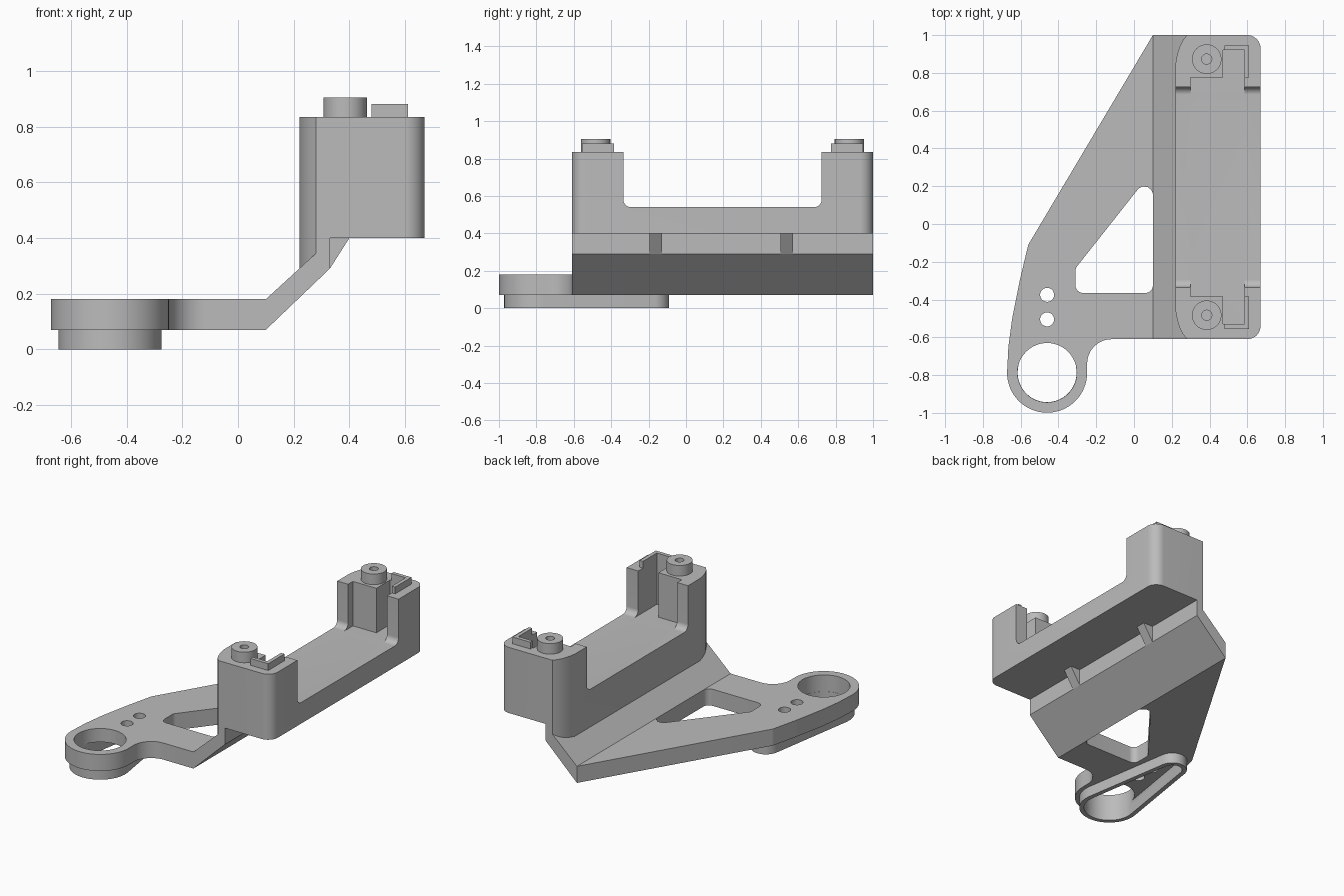
import bpy
import bmesh
from math import sin, cos, tan, asin, pi, radians
from mathutils import Vector

if "Cube" in bpy.data.objects:
    bpy.data.objects.remove(bpy.data.objects["Cube"], do_unlink=True)

grey = bpy.data.materials.new("plain_grey")
grey.use_nodes = True
grey.diffuse_color = (0.5, 0.5, 0.5, 1)
grey.node_tree.nodes["Principled BSDF"].inputs["Base Color"].default_value = grey.diffuse_color

RING = (-0.46, -0.787)
MID_Y = 0.195          # symmetry line of the cradle
FRONT, BACK = -0.61, 1.0


# ---- profile helpers ----
def arc(center, r, start, end, n=32):
    return [(center[0] + r * cos(start + (end - start) * i / n),
             center[1] + r * sin(start + (end - start) * i / n)) for i in range(n + 1)]


def circle(center, r, n=48):
    return arc(center, r, 0, 2 * pi, n)[:-1]


def rounded(corners, n=8):
    """Polygon whose corners (x, y, radius) are filleted."""
    out = []
    for i, (x, y, r) in enumerate(corners):
        p = Vector((x, y))
        if not r:
            out.append((x, y))
            continue
        u = (Vector(corners[i - 1][:2]) - p).normalized()
        v = (Vector(corners[(i + 1) % len(corners)][:2]) - p).normalized()
        half = u.angle(v) / 2
        c = p + (u + v).normalized() * r / sin(half)
        s, e = p + u * r / tan(half) - c, p + v * r / tan(half) - c
        out += [tuple(c + s.lerp(e, k / n).normalized() * r) for k in range(n + 1)]
    return out


def teardrop(r_big, r_small, y_small):
    """Outline wrapped round the ring circle and a smaller one behind it."""
    a = asin((r_big - r_small) / (y_small - RING[1]))
    return (arc((RING[0], y_small), r_small, a, pi - a)
            + arc(RING, r_big, pi - a, 2 * pi + a))


def mirror_y(points):
    return [(x, 2 * MID_Y - y) for x, y in reversed(points)]


# ---- solid helpers ----
def prism(name, profile, lo, hi, axis="z"):
    place = {"z": lambda a, b, h: (a, b, h),
             "y": lambda a, b, h: (a, h, b),
             "x": lambda a, b, h: (h, a, b)}[axis]
    bm = bmesh.new()
    low = [bm.verts.new(place(a, b, lo)) for a, b in profile]
    high = [bm.verts.new(place(a, b, hi)) for a, b in profile]
    bm.faces.new(low)
    bm.faces.new(high)
    for i in range(len(low)):
        bm.faces.new((low[i - 1], low[i], high[i], high[i - 1]))
    bmesh.ops.recalc_face_normals(bm, faces=bm.faces)
    mesh = bpy.data.meshes.new(name)
    bm.to_mesh(mesh)
    bm.free()
    mesh.materials.append(grey)
    obj = bpy.data.objects.new(name, mesh)
    bpy.context.collection.objects.link(obj)
    return obj


def activate(obj):
    bpy.ops.object.select_all(action="DESELECT")
    obj.select_set(True)
    bpy.context.view_layer.objects.active = obj


def cut(obj, *cutters):
    for cutter in cutters:
        mod = obj.modifiers.new("cut", "BOOLEAN")
        mod.operation, mod.solver, mod.object = "DIFFERENCE", "EXACT", cutter
        activate(obj)
        bpy.ops.object.modifier_apply(modifier=mod.name)
        bpy.data.objects.remove(cutter, do_unlink=True)


# ---- flat arm with ring, window and two small holes ----
outline = rounded([(0.1, BACK, 0), (-0.56, -0.11, 0.06), (-0.605, -0.3, 0.6),
                   (-0.645, -0.5, 0.6), (-0.665, -0.65, 0)])
outline += arc(RING, 0.212, pi, 2 * pi)
outline += rounded([(-0.248, -0.78, 0), (-0.248, FRONT, 0.128), (0.1, FRONT, 0)])[1:]
arm = prism("arm_plate", outline, 0.07, 0.18)
window = rounded([(0.1, -0.365, 0.04), (0.1, 0.284, 0.045),
                  (-0.31, -0.235, 0.04), (-0.31, -0.365, 0.04)])
cut(arm, prism("window_cutter", window, 0, 0.3),
    prism("ring_cutter", circle(RING, 0.157), -0.1, 0.3),
    prism("recess_cutter", teardrop(0.156, 0.06, -0.18), -0.1, 0.09))
for y in (-0.375, -0.505):
    cut(arm, prism("screw_cutter", circle((RING[0], y), 0.037, 32), -0.1, 0.3))

# ---- hollow collar below the ring ----
collar = prism("lower_collar", teardrop(0.185, 0.09, -0.18), 0, 0.07)
cut(collar, prism("collar_cutter", teardrop(0.156, 0.06, -0.18), -0.1, 0.2))

# ---- ramp up to the cradle ----
ramp = prism("ramp", [(0.1, 0.07), (0.33, 0.29), (0.33, 0.345), (0.28, 0.345), (0.1, 0.18)],
             FRONT, BACK, "y")

# ---- cradle: long body with a post at each end ----
edge = [(0.22, 0.85), (0.228, 0.895), (0.24, 0.935), (0.257, 0.97), (0.28, BACK)]
footprint = edge + rounded([(0.28, BACK, 0), (0.67, BACK, 0.07),
                            (0.67, FRONT, 0.07), (0.28, FRONT, 0)])[1:-1] + mirror_y(edge)
cradle = prism("cradle", footprint, 0.29, 0.835)
trough = rounded([(-0.335, 1, 0), (-0.335, 0.54, 0.04), (0.725, 0.54, 0.04), (0.725, 1, 0)])
half_recess = [(0.585, 0.92), (0.472, 0.92), (0.472, 0.775), (0.3, 0.775)]
underside = [(0.33, 0.1), (0.8, 0.1), (0.8, 0.4), (0.33, 0.4)]
cut(cradle, prism("underside_cutter", underside, -1, 2, "y"),
    prism("trough_cutter", trough, 0, 1, "x"),
    prism("recess_cutter", half_recess + mirror_y(half_recess), 0.54, 1))

# ---- bosses, locating lips and gussets, one per end ----
parts = [arm, collar, ramp, cradle]
lip = [(0.48, 0.92), (0.48, 0.945), (0.61, 0.945), (0.61, 0.775), (0.585, 0.775), (0.585, 0.92)]
gusset = [(0.33, 0.29), (0.33, 0.4), (0.4, 0.4)]
for end, flip in (("back", False), ("front", True)):
    center = (0.385, 2 * MID_Y - 0.873 if flip else 0.873)
    cut(cradle, prism("pilot_cutter", circle(center, 0.027, 24), 0.65, 1))
    boss = prism(end + "_boss", circle(center, 0.078), 0.835, 0.905)
    cut(boss, prism("pilot_cutter", circle(center, 0.027, 24), 0.65, 1))
    rim = prism(end + "_lip", mirror_y(lip) if flip else lip, 0.835, 0.88)
    y = -0.162 if flip else 0.538
    rib = prism(end + "_gusset", gusset, y - 0.033, y + 0.033, "y")
    parts += [boss, rim, rib]

for obj in parts:
    activate(obj)
    bpy.ops.object.shade_smooth_by_angle(angle=radians(25))
